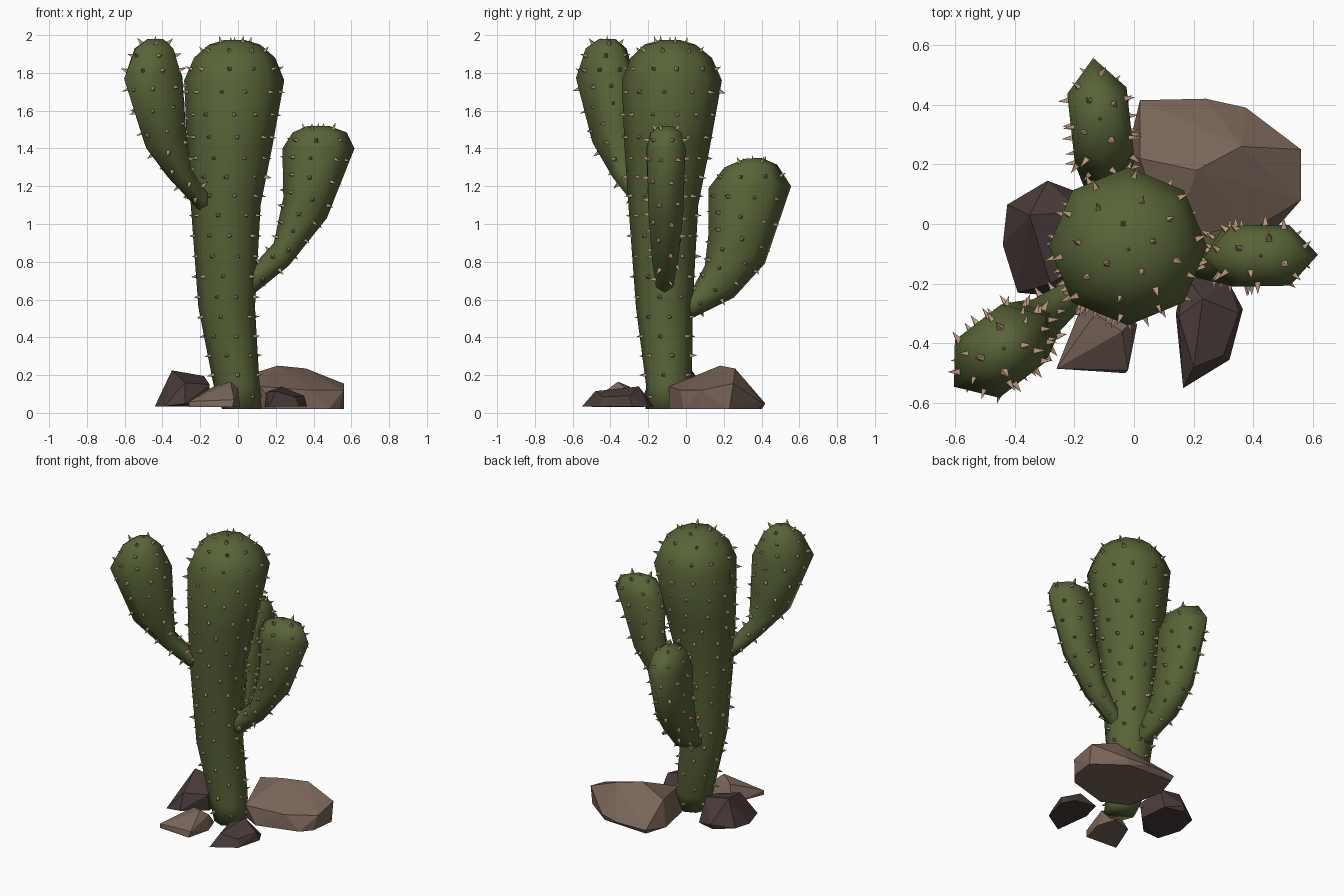
import bpy, bmesh, math, random
from mathutils import Vector

if "Cube" in bpy.data.objects:
    bpy.data.objects.remove(bpy.data.objects["Cube"])

random.seed(4)


def material(name, rgb):
    m = bpy.data.materials.new(name)
    m.diffuse_color = (*rgb, 1)
    m.use_nodes = True
    m.node_tree.nodes["Principled BSDF"].inputs["Base Color"].default_value = m.diffuse_color
    return m


GREEN = material("cactus green", (0.098, 0.127, 0.038))
SPINE = material("spine tan", (0.50, 0.32, 0.21))
ROCK = material("light rock", (0.190, 0.128, 0.098))
DARK = material("dark rock", (0.068, 0.046, 0.043))


def finish(name, bm, mat, smooth=False):
    bmesh.ops.recalc_face_normals(bm, faces=bm.faces)
    me = bpy.data.meshes.new(name)
    bm.to_mesh(me)
    bm.free()
    me.materials.append(mat)
    for p in me.polygons:
        p.use_smooth = smooth
    ob = bpy.data.objects.new(name, me)
    bpy.context.collection.objects.link(ob)


def loft(name, rings):
    """Skin a list of vertex rings and close both ends."""
    bm = bmesh.new()
    vs = [[bm.verts.new(p) for p in ring] for ring in rings]
    n = len(rings[0])
    for a, b in zip(vs, vs[1:]):
        for k in range(n):
            bm.faces.new((a[k], a[(k + 1) % n], b[(k + 1) % n], b[k]))
    bm.faces.new(vs[0][::-1])
    bm.faces.new(vs[-1])
    finish(name, bm, GREEN, True)


def add_spine(bm, p, n, size=1.0):
    """One small four-sided thorn standing on point p along n."""
    side = n.orthogonal().normalized()
    other = n.cross(side)
    r = 0.015 * size
    base = [bm.verts.new(p - n * 0.005 + d * r) for d in (side, other, -side, -other)]
    tip = bm.verts.new(p + n * 0.036 * size)
    for k in range(4):
        bm.faces.new((base[k], base[(k + 1) % 4], tip))
    bm.faces.new(base[::-1])


def spines(name, rings, step, first=0):
    """Staggered thorn rows spread over a lofted surface."""
    bm = bmesh.new()
    n, row = len(rings[0]), 0
    for a, b in list(zip(rings, rings[1:]))[first:]:
        length = sum((q - p).length for p, q in zip(a, b)) / n
        rows = max(1, round(length / step))
        for r in range(rows):
            f = (r + 0.5) / rows
            loop = [p.lerp(q, f) for p, q in zip(a, b)]
            around = sum((loop[k] - loop[k - 1]).length for k in range(n))
            count = max(4, round(around / (step * 1.2)))
            for c in range(count):
                t = ((c + 0.5 * (row % 2) + 0.25 + random.uniform(-.12, .12)) / count % 1) * n
                k, g = int(t) % n, t % 1
                m = (k + 1) % n
                nor = (loop[m] - loop[k]).cross(b[k].lerp(b[m], g) - a[k].lerp(a[m], g))
                add_spine(bm, loop[k].lerp(loop[m], g), nor.normalized(), random.uniform(.85, 1.1))
            row += 1
    top = sum(rings[-1], Vector()) / n
    add_spine(bm, top - Vector((0, 0, 0.018)), Vector((0, 0, 1)))
    finish(name, bm, SPINE)


# Trunk: eight-sided club, each row is z, centre x, centre y, radius
trunk = []
for z, cx, cy, r in [(.02, .02, -.11, .105), (.15, -.008, -.09, .122), (.56, -.06, -.115, .15),
                     (1.1, -.065, -.12, .185), (1.4, -.045, -.1, .225), (1.76, -.02, -.075, .265),
                     (1.88, -.018, -.078, .215), (1.95, -.018, -.085, .135), (1.975, -.018, -.085, .05)]:
    trunk.append([Vector((cx + r * math.cos(k * math.pi / 4), cy + r * math.sin(k * math.pi / 4), z))
                  for k in range(8)])
loft("trunk", trunk)
spines("trunk_spines", trunk, 0.118)


def arm(name, origin, direction, sections):
    """Six-sided arm; each section is outer (s, z), inner (s, z), half width."""
    d = Vector((*direction, 0)).normalized()
    up = Vector((0, 0, 1))
    side = up.cross(d)
    o = Vector((*origin, 0))
    rings = []
    for so, zo, si, zi, w in sections:
        c = o + d * (so + si) / 2 + up * (zo + zi) / 2
        a = d * (so - si) / 2 + up * (zo - zi) / 2
        rings.append([c + a * math.cos(k * math.pi / 3) + side * (w / .866) * math.sin(k * math.pi / 3)
                      for k in range(6)])
    loft(name, rings)
    spines(name + "_spines", rings, 0.098, 1)


# Arms
arm("right_arm", (0, -.115), (1, .02),
    [(.04, .62, .04, .75, .045), (.09, .635, .08, .78, .045), (.27, .78, .19, .90, .07),
     (.47, 1.03, .24, 1.14, .092), (.617, 1.40, .235, 1.40, .102),
     (.575, 1.485, .29, 1.485, .08), (.48, 1.52, .37, 1.52, .03)])
arm("left_arm", (-.065, -.13), (-.79, -.61),
    [(.12, 1.05, .12, 1.18, .045), (.19, 1.08, .16, 1.20, .05), (.35, 1.22, .27, 1.32, .07),
     (.53, 1.40, .28, 1.52, .10), (.68, 1.77, .29, 1.78, .122),
     (.60, 1.93, .36, 1.93, .09), (.52, 1.98, .42, 1.98, .035)])
arm("back_arm", (-.075, 0), (-.11, .994),
    [(-.03, .49, -.03, .62, .045), (.03, .50, .02, .63, .05), (.255, .61, .10, .78, .08),
     (.42, .79, .12, .95, .095), (.56, 1.20, .12, 1.19, .10),
     (.485, 1.315, .205, 1.30, .08), (.40, 1.35, .31, 1.345, .03)])


def rock(name, mat, points):
    """Faceted stone: hull of a few corner points."""
    bm = bmesh.new()
    for p in points:
        bm.verts.new(p)
    res = bmesh.ops.convex_hull(bm, input=bm.verts)
    loose = [v for v in bm.verts if not v.link_faces]
    bmesh.ops.delete(bm, geom=loose, context='VERTS')
    bmesh.ops.dissolve_limit(bm, angle_limit=0.06, verts=bm.verts, edges=bm.edges)
    finish(name, bm, mat)


# Rocks around the base
rock("large_back_rock", ROCK,
     [(.02, .415, .05), (.24, .42, .05), (.375, .39, .06), (.56, .25, .155), (.56, .08, .12),
      (.56, .23, .02), (.54, .06, .02), (.48, -.01, .02), (.2, -.09, .02), (.03, 0, .02),
      (-.02, .25, .02), (.03, .40, .02), (.36, .38, .02), (.21, .18, .25), (.36, .26, .235),
      (.02, .22, .19), (.12, -.09, .14), (.38, -.03, .12)])
rock("left_rock", DARK,
     [(-.29, .145, .07), (-.425, .065, .05), (-.44, -.07, .035), (-.39, -.23, .035),
      (-.28, -.24, .05), (-.15, -.1, .035), (-.17, .1, .035), (-.30, .13, .035),
      (-.35, .03, .225), (-.18, .04, .195), (-.28, -.2, .16), (-.15, -.12, .15)])
rock("front_rock", ROCK,
     [(-.26, -.485, .06), (-.26, -.485, .03), (-.03, -.5, .03), (-.02, -.49, .07), (.01, -.34, .03),
      (.0, -.32, .13), (-.17, -.26, .03), (-.04, -.36, .165), (-.13, -.30, .14), (-.03, -.22, .03)])
rock("right_front_rock", DARK,
     [(.165, -.55, .035), (.14, -.30, .03), (.15, -.31, .11), (.32, -.455, .035), (.365, -.285, .035),
      (.35, -.30, .09), (.32, -.2, .035), (.17, -.17, .035), (.23, -.25, .14), (.20, -.48, .115),
      (.30, -.44, .085)])
